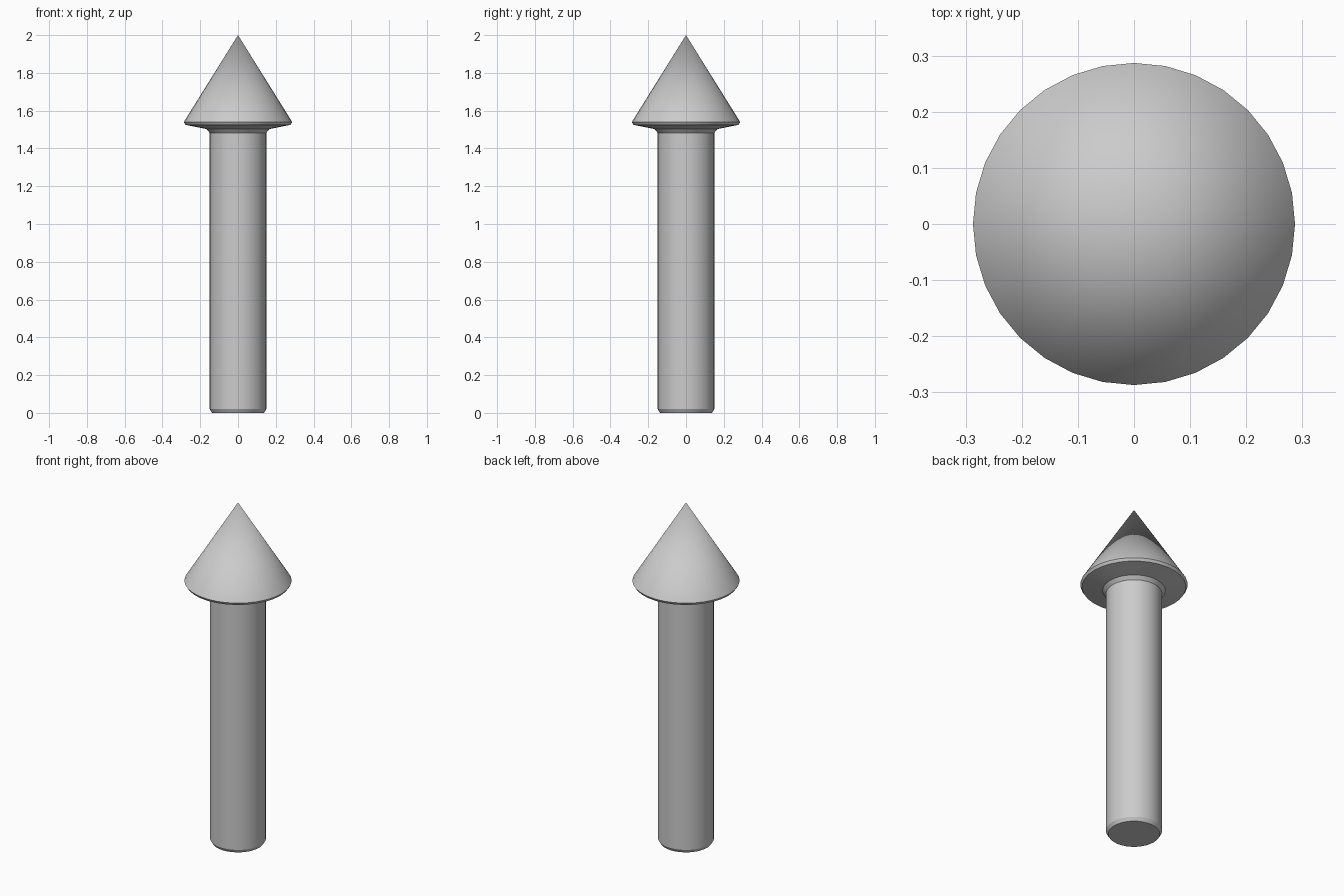
import bpy, bmesh
from math import cos, sin, pi, radians

if "Cube" in bpy.data.objects:
    bpy.data.objects.remove(bpy.data.objects["Cube"])

SIDES = 32


def lathe(name, profile):
    """Revolve (radius, z) points around z; radius 0 makes a pole."""
    bm = bmesh.new()
    rings = []
    for r, z in profile:
        if r == 0:
            rings.append([bm.verts.new((0, 0, z))])
        else:
            rings.append([bm.verts.new((r * cos(2 * pi * i / SIDES), r * sin(2 * pi * i / SIDES), z))
                          for i in range(SIDES)])
    bm.faces.new(rings[0])  # flat bottom
    for a, b in zip(rings, rings[1:]):
        for i in range(SIDES):
            j = (i + 1) % SIDES
            if len(b) == 1:
                bm.faces.new((a[i], a[j], b[0]))
            else:
                bm.faces.new((a[i], a[j], b[j], b[i]))
    bmesh.ops.recalc_face_normals(bm, faces=bm.faces[:])
    mesh = bpy.data.meshes.new(name)
    bm.to_mesh(mesh)
    bm.free()
    obj = bpy.data.objects.new(name, mesh)
    bpy.context.collection.objects.link(obj)
    bpy.context.view_layer.objects.active = obj
    obj.select_set(True)
    bpy.ops.object.shade_smooth_by_angle(angle=radians(30))
    obj.select_set(False)
    return obj


# Up arrow: chamfered shaft, small flare, bevelled rim, pointed head
lathe("arrow", [
    (0.138, 0.0), (0.15, 0.02),
    (0.15, 1.483), (0.168, 1.503),
    (0.278, 1.525), (0.287, 1.54),
    (0, 2.0),
])
